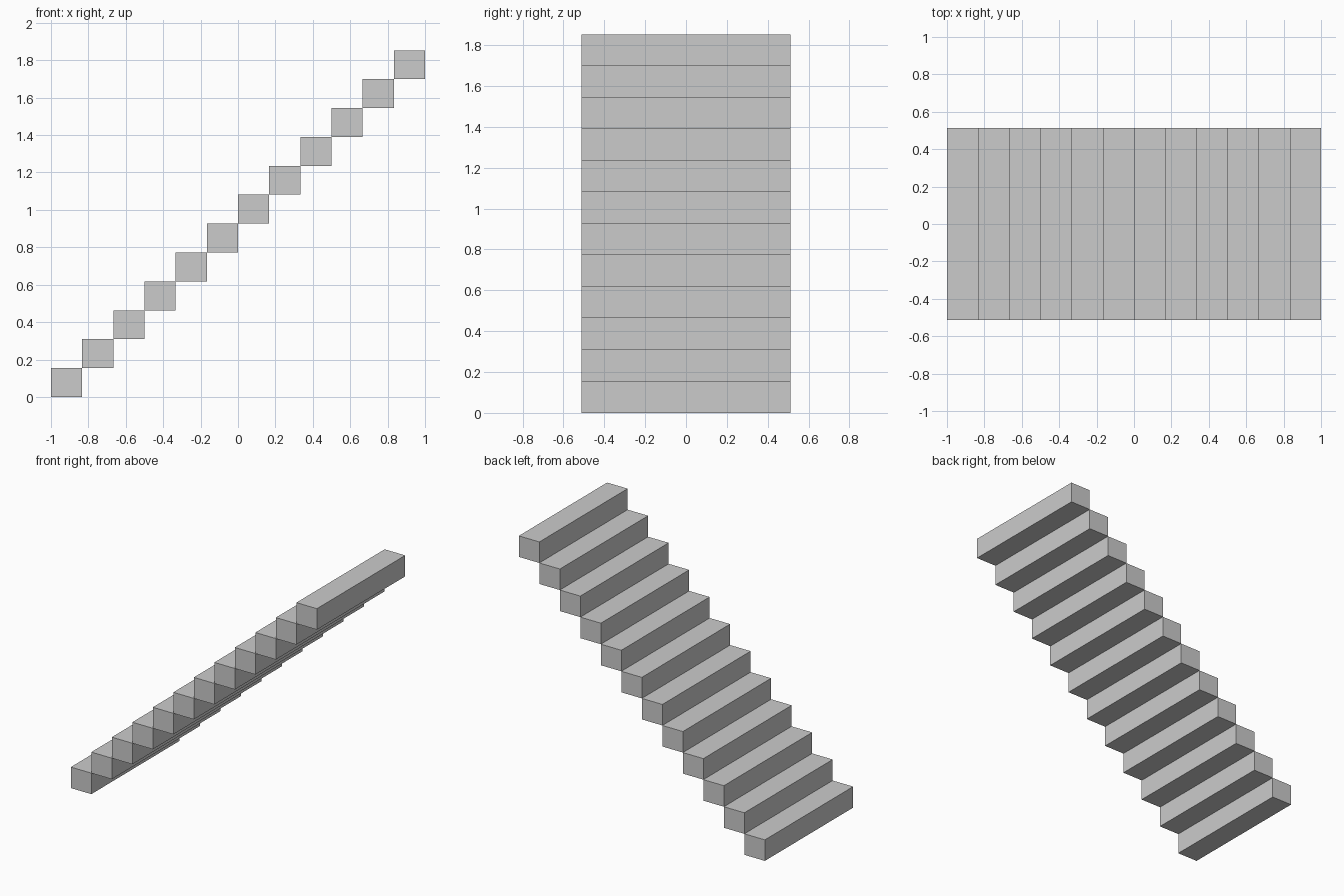
import bpy

if "Cube" in bpy.data.objects:
    bpy.data.objects.remove(bpy.data.objects["Cube"])

STEPS = 12
RUN = 2.0 / STEPS       # depth of each step along x
RISE = 1.853 / STEPS    # height of each step
WIDTH = 1.025           # width along y


def box(name, size, location):
    bpy.ops.mesh.primitive_cube_add(size=1, location=location)
    obj = bpy.context.object
    obj.name = name
    obj.scale = size
    bpy.ops.object.transform_apply(location=False, rotation=False, scale=True)
    return obj


# Flight of solid block steps, touching edge to edge
for i in range(STEPS):
    box(f"step_{i + 1:02d}", (RUN, WIDTH, RISE),
        (-1 + (i + 0.5) * RUN, 0, (i + 0.5) * RISE))
